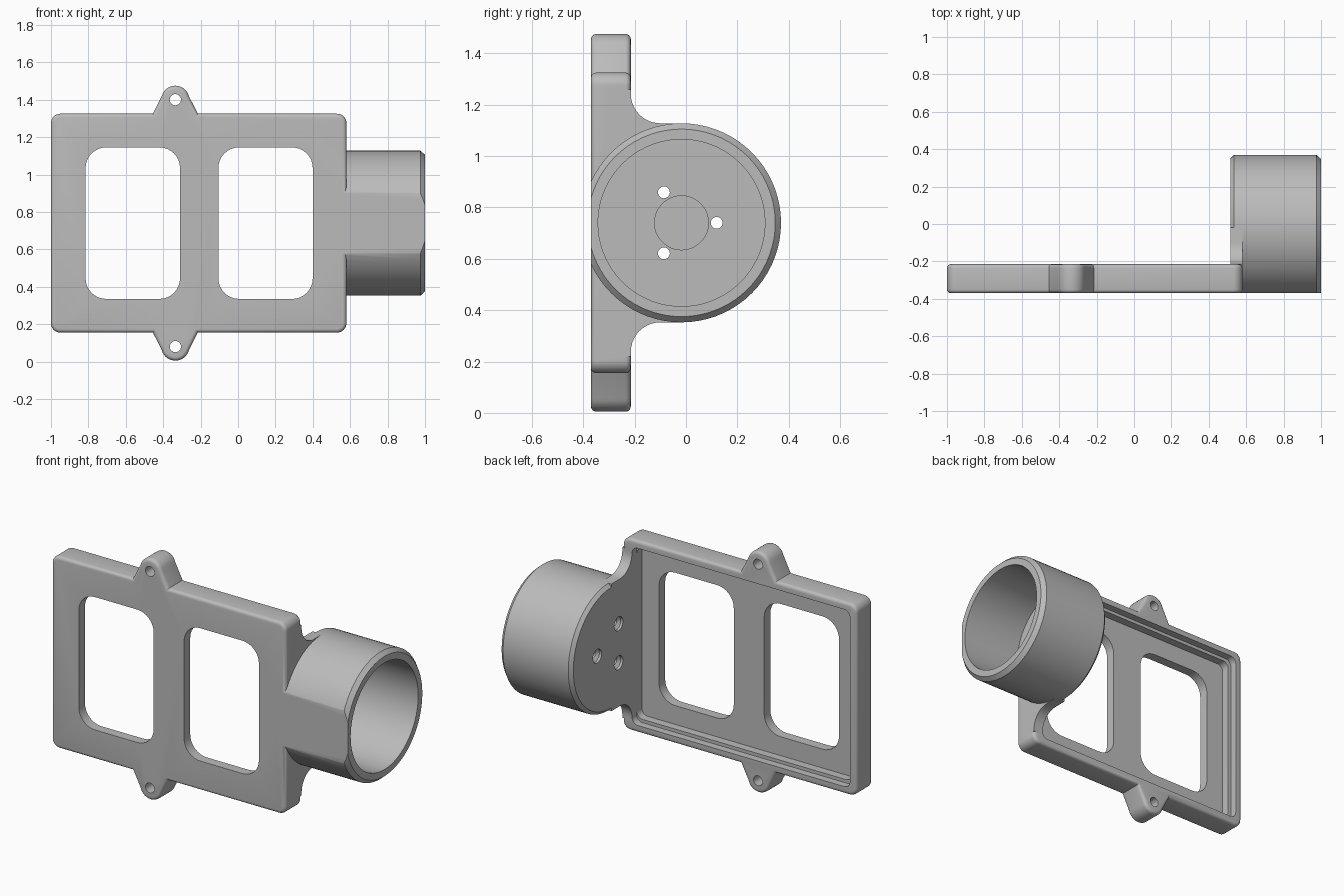
import bpy, bmesh, math
from mathutils import Vector, Matrix

if "Cube" in bpy.data.objects:
    bpy.data.objects.remove(bpy.data.objects["Cube"], do_unlink=True)

FRONT, BACK, MID = -0.37, -0.215, 0.74   # plate faces and mirror height
WALL_IN, WALL_OUT = 0.515, 0.58          # wall that carries the cup
CUP_Y, CUP_R = -0.0175, 0.3875

grey = bpy.data.materials.new("plain grey")
grey.use_nodes = True
colour = (0.5, 0.5, 0.5, 1)
grey.diffuse_color = colour
grey.node_tree.nodes["Principled BSDF"].inputs["Base Color"].default_value = colour


def arc(cx, cy, r, start, end, steps=8):
    angles = [math.radians(start + (end - start) * i / steps) for i in range(steps + 1)]
    return [(cx + r * math.cos(a), cy + r * math.sin(a)) for a in angles]


def rounded_rect(x0, x1, z0, z1, r):
    return (arc(x1 - r, z1 - r, r, 0, 90) + arc(x0 + r, z1 - r, r, 90, 180)
            + arc(x0 + r, z0 + r, r, 180, 270) + arc(x1 - r, z0 + r, r, 270, 360))


def finish(name, bm):
    bmesh.ops.recalc_face_normals(bm, faces=bm.faces)
    mesh = bpy.data.meshes.new(name)
    bm.to_mesh(mesh)
    bm.free()
    mesh.materials.append(grey)
    obj = bpy.data.objects.new(name, mesh)
    bpy.context.collection.objects.link(obj)
    return obj


def prism(name, outline, start, end, axis="y", bevel=0):
    """Extrude an (x, z) outline along y, or a (y, z) outline along x."""
    place = (lambda p, d: (p[0], d, p[1])) if axis == "y" else (lambda p, d: (d, p[0], p[1]))
    bm = bmesh.new()
    cap = bm.faces.new([bm.verts.new(place(p, start)) for p in outline])
    extruded = bmesh.ops.extrude_face_region(bm, geom=[cap], use_keep_orig=True)["geom"]
    far = next(g for g in extruded if isinstance(g, bmesh.types.BMFace))
    shift = Vector(place((0, 0), end - start))
    bmesh.ops.translate(bm, verts=far.verts, vec=shift)
    bmesh.ops.recalc_face_normals(bm, faces=bm.faces)
    if bevel:
        edges = list(cap.edges) + list(far.edges)
        bmesh.ops.bevel(bm, geom=edges, offset=bevel, segments=4, profile=0.5, affect="EDGES")
    return finish(name, bm)


def turned(name, profile, y, z, steps=72):
    """Spin a closed (x, radius) profile around an axis parallel to x."""
    bm = bmesh.new()
    verts = [bm.verts.new((x, y, z + r)) for x, r in profile]
    edges = [bm.edges.new(pair) for pair in zip(verts, verts[1:])]
    bmesh.ops.spin(bm, geom=verts + edges, cent=(0, y, z), axis=(1, 0, 0),
                   angle=math.tau, steps=steps)
    bmesh.ops.remove_doubles(bm, verts=bm.verts, dist=1e-5)
    return finish(name, bm)


def combine(target, tool, operation):
    mod = target.modifiers.new(operation.lower(), "BOOLEAN")
    mod.operation, mod.solver, mod.object = operation, "EXACT", tool
    bpy.context.view_layer.objects.active = target
    bpy.ops.object.modifier_apply(modifier=mod.name)
    bpy.data.objects.remove(tool, do_unlink=True)


def mirrored(half):
    return half + [(a, 2 * MID - b) for a, b in reversed(half)]


# Plate with a screw ear above and below
EAR_X, EAR_Z, TOP = -0.335, 1.4, 1.325
half = (arc(-0.95, TOP - 0.05, 0.05, 180, 90) + [(EAR_X - 0.12, TOP)]
        + arc(EAR_X, EAR_Z, 0.075, 165, 15, 14) + [(EAR_X + 0.12, TOP)]
        + arc(WALL_OUT - 0.05, TOP - 0.05, 0.05, 90, 0))
holder = prism("cup_holder_plate", mirrored(half), FRONT, BACK, bevel=0.02)

# Stepped tray pocket, open at the back
for inset, depth in ((0.045, -0.26), (0.065, -0.31)):
    outline = rounded_rect(-1 + inset, WALL_IN, 2 * MID - TOP + inset, TOP - inset, 0.04)
    combine(holder, prism("tray_cutter", outline, depth, 0), "DIFFERENCE")

# Two windows
for x0, x1 in ((-0.815, -0.31), (-0.105, 0.4)):
    window = rounded_rect(x0, x1, 0.335, 1.145, 0.11)
    combine(holder, prism("window_cutter", window, -0.6, 0), "DIFFERENCE")

# Ear screw holes
for z in (EAR_Z, 2 * MID - EAR_Z):
    combine(holder, prism("ear_hole_cutter", arc(EAR_X, z, 0.03, 0, 345, 23), -0.6, 0), "DIFFERENCE")

# Web with filleted shoulders between plate and cup
web = [(-0.3, 1.26), (BACK, 1.26)] + arc(-0.1, MID + CUP_R + 0.115, 0.115, 180, 270, 10)
web.append((CUP_Y, MID + CUP_R))
combine(holder, prism("web", mirrored(web), WALL_IN, WALL_OUT, "x"), "UNION")

# Hollow cup, flattened flush with the plate front
cup = turned("cup", [(WALL_IN, 0), (WALL_IN, CUP_R - 0.02), (WALL_IN + 0.02, CUP_R),
                     (0.975, CUP_R), (1, 0.365), (1, 0.325), (0.6, 0.325),
                     (0.6, 0.105), (0.58, 0.105), (0.58, 0)], CUP_Y, MID)
flat = [(-0.8, 0), (FRONT, 0), (FRONT, 1.5), (-0.8, 1.5)]
combine(cup, prism("flat_cutter", flat, 0.3, 1.2, "x"), "DIFFERENCE")
combine(holder, cup, "UNION")

# Three countersunk holes through the cup floor
for angle in (0, 120, 240):
    a = math.radians(angle)
    screw = turned("floor_hole_cutter", [(0.5, 0), (0.5, 0.042), (0.53, 0.042), (0.545, 0.023),
                                         (0.7, 0.023), (0.7, 0)],
                   CUP_Y + 0.137 * math.cos(a), MID + 0.137 * math.sin(a), 24)
    combine(holder, screw, "DIFFERENCE")

# Smooth curved surfaces, keep crisp edges
bpy.ops.object.select_all(action="DESELECT")
holder.select_set(True)
bpy.context.view_layer.objects.active = holder
bpy.ops.object.shade_smooth_by_angle(angle=math.radians(30))
